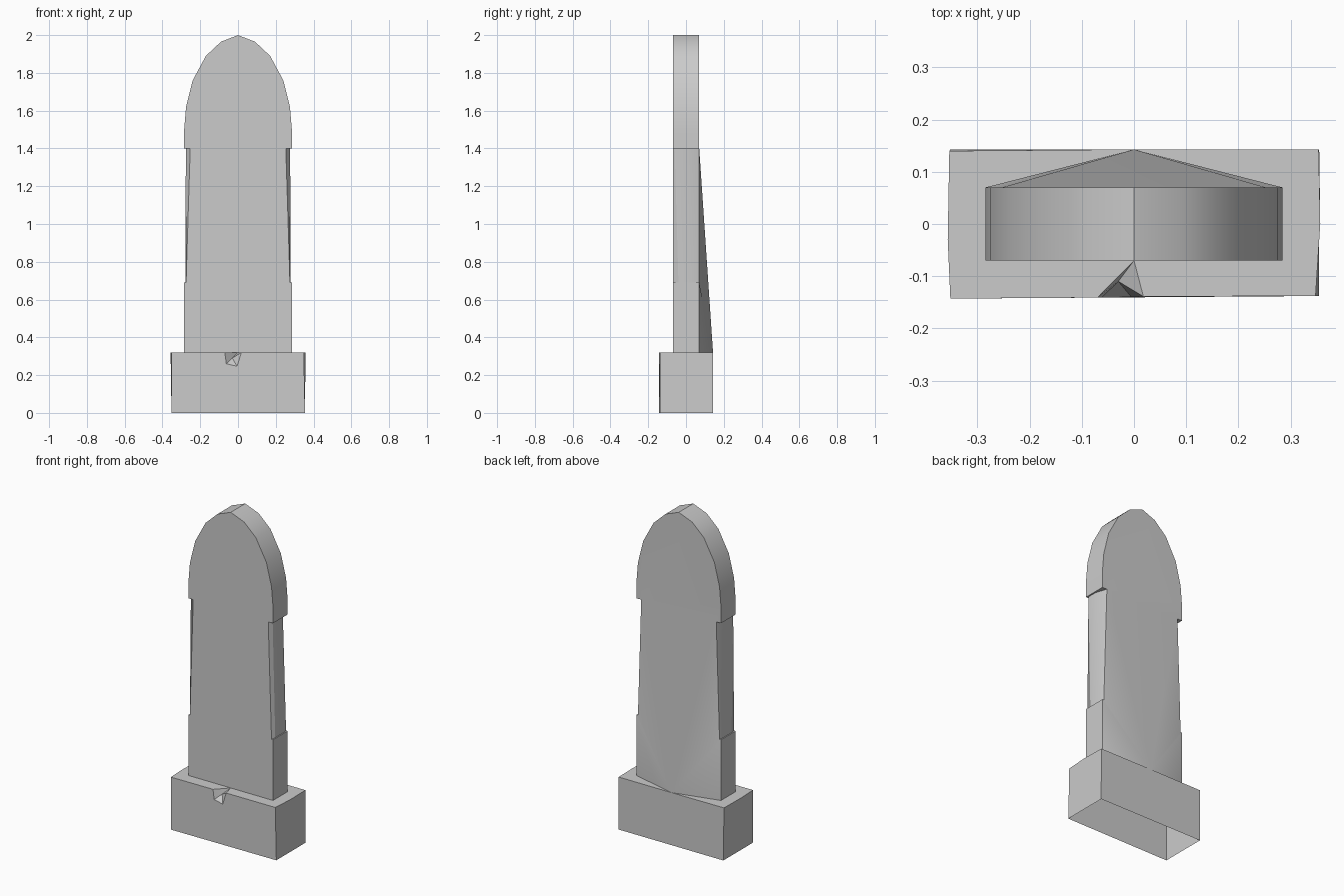
import bpy, bmesh

if "Cube" in bpy.data.objects:
    bpy.data.objects.remove(bpy.data.objects["Cube"])


def build(name, faces, angle):
    """Mesh from polygons given as point lists; shared corners are welded."""
    bm = bmesh.new()
    for pts in faces:
        bm.faces.new([bm.verts.new(p) for p in pts])
    bmesh.ops.remove_doubles(bm, verts=bm.verts, dist=1e-4)
    bmesh.ops.recalc_face_normals(bm, faces=bm.faces)
    me = bpy.data.meshes.new(name)
    bm.to_mesh(me)
    bm.free()
    ob = bpy.data.objects.new(name, me)
    bpy.context.collection.objects.link(ob)
    bpy.ops.object.select_all(action='DESELECT')
    ob.select_set(True)
    bpy.context.view_layer.objects.active = ob
    bpy.ops.object.shade_smooth_by_angle(angle=angle)
    return ob


W, D = 0.285, 0.07                   # slab half width and half depth
Z0, Z1, Z2 = 0.32, 0.69, 1.40        # plinth top, lower ledge, upper ledge
HEEL = (0, 0.143, Z0)                # foot of the sloping back
TOE = (0, -D, Z0)                    # inner tip of the chip in the plinth

# Plinth: open underneath, chipped at the front, with a hole where the slab stands
bot = [(-.352, -.143, 0), (.355, -.138, 0), (.355, .143, 0), (-.352, .143, 0)]
fl, fr, br, bl = (-.352, -.143, Z0), (.348, -.138, Z0), (.354, .143, Z0), (-.354, .14, Z0)
ml, mr = (-.357, -.03, Z0), (.357, .0, Z0)
t1, t2 = (-.07, -.141, Z0), (.018, -.139, Z0)
b1, b2 = (-.062, -.141, .26), (-.005, -.14, .247)
pit = (-.03, -.11, .29)
plinth = [
    [bot[0], bot[1], fr, t2, b2, b1, t1, fl],
    [bot[1], bot[2], br, mr, fr],
    [bot[2], bot[3], bl, HEEL, br],
    [bot[3], bot[0], fl, ml, bl],
    [fl, t1, TOE, (-W, -D, Z0), (-W, D, Z0), HEEL, bl, ml],
    [fr, t2, TOE, (W, -D, Z0), (W, D, Z0), HEEL, br, mr],
]
rim = [t1, TOE, t2, b2, b1]
plinth += [[rim[i], rim[(i + 1) % 5], pit] for i in range(5)]
build("plinth", plinth, 0.5)

# Headstone: pointed arch on a shaft with chamfered corners
arch = [(W, Z2), (W, 1.50), (.275, 1.62), (.24, 1.76), (.17, 1.89), (.09, 1.965)]


def section(s, z):
    """Half section of the shaft on side s, front to back, at a ledge height."""
    if z == Z1:
        pts = [(.275, -D), (.279, -.04), (.279, .04), (.275, D)]
    else:
        pts = [(.253, -D), (.276, -.06), (.276, .0), (.253, D)]
    return [(s * x, y, z) for x, y in pts]


stone = []
for s in (1, -1):
    lo, hi = section(s, Z1), section(s, Z2)
    # chamfers and side of the shaft
    stone += [[lo[i], lo[i + 1], hi[i + 1], hi[i]] for i in range(3)]
    # ledges and lower side
    for z, ring in ((Z1, lo), (Z2, hi)):
        stone.append([(s * W, -D, z)] + ring + [(s * W, D, z)])
    stone.append([(s * W, -D, Z0), (s * W, D, Z0), (s * W, D, Z1), (s * W, -D, Z1)])
    # sloping back, fanned from the heel
    edge = [(s * W, D, Z0), (s * W, D, Z1), lo[3], hi[3]]
    stone += [[HEEL, edge[i], edge[i + 1]] for i in range(3)]
    # rim of the arch
    prof = arch + [(0, 2.0)]
    for (xa, za), (xb, zb) in zip(prof, prof[1:]):
        stone.append([(s * xa, -D, za), (s * xb, -D, zb), (s * xb, D, zb), (s * xa, D, za)])

left, right = section(-1, Z2), section(1, Z2)
stone.append([HEEL, right[3], left[3]])
outline = arch + [(0, 2.0)] + [(-x, z) for x, z in reversed(arch)]
# back of the arch
stone.append([right[3]] + [(x, D, z) for x, z in outline] + [left[3]])
# flat front: head, shaft and foot
stone.append([right[0]] + [(x, -D, z) for x, z in outline] + [left[0]])
rl, ll = section(1, Z1)[0], section(-1, Z1)[0]
stone.append([rl, right[0], left[0], ll])
stone.append([TOE, (W, -D, Z0), (W, -D, Z1), rl, ll, (-W, -D, Z1), (-W, -D, Z0)])
build("headstone", stone, 0.5)
